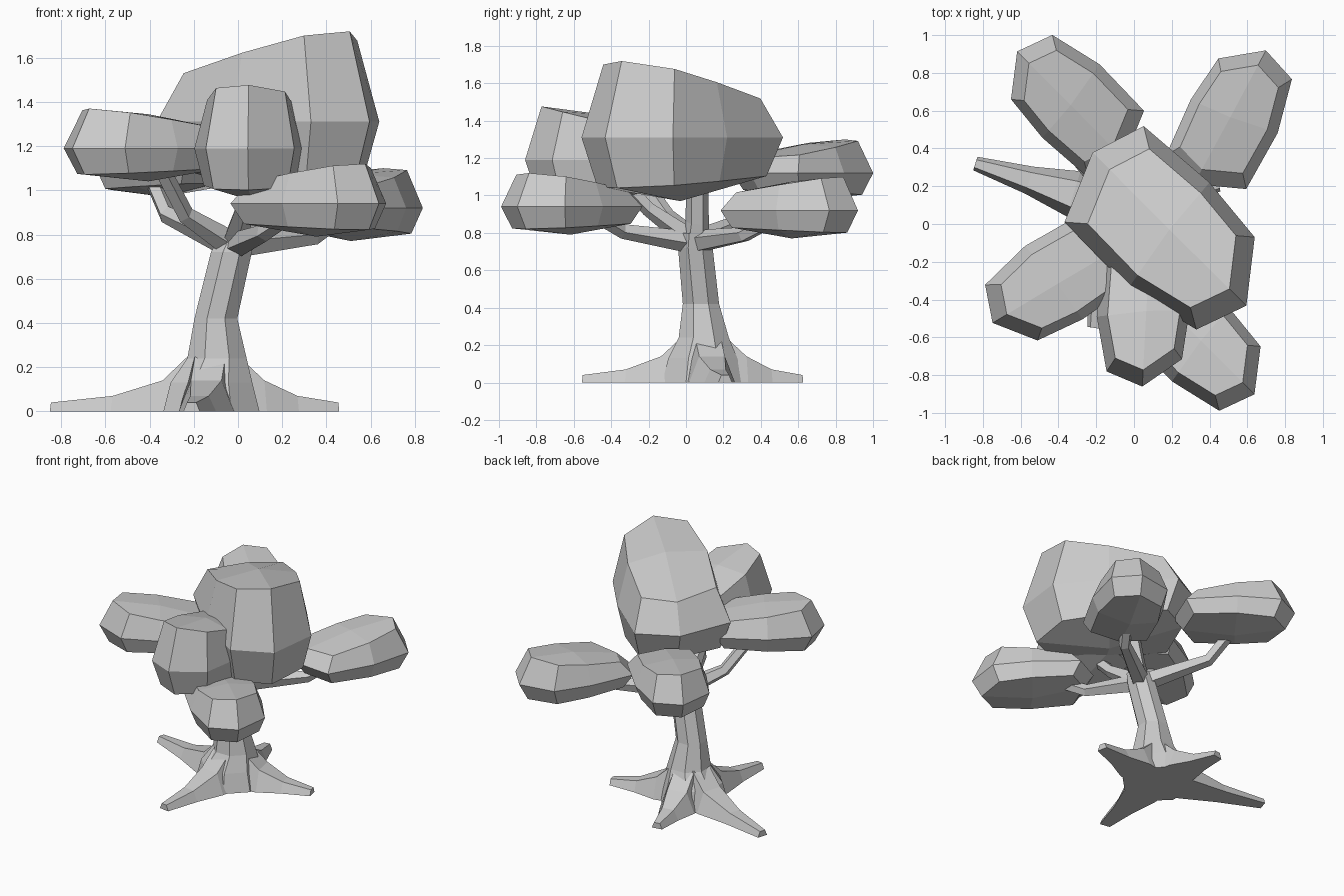
import bpy, bmesh, math
from mathutils import Vector

if "Cube" in bpy.data.objects:
    bpy.data.objects.remove(bpy.data.objects["Cube"])


def make_object(name, verts, faces):
    mesh = bpy.data.meshes.new(name)
    mesh.from_pydata([tuple(v) for v in verts], [], faces)
    bm = bmesh.new()
    bm.from_mesh(mesh)
    bmesh.ops.recalc_face_normals(bm, faces=bm.faces)
    bm.to_mesh(mesh)
    bm.free()
    ob = bpy.data.objects.new(name, mesh)
    bpy.context.collection.objects.link(ob)
    return ob


def loft(name, rings):
    """Skin equal-sized rings and close both ends."""
    n = len(rings[0])
    verts = [v for r in rings for v in r]
    faces = [(k * n + i, k * n + (i + 1) % n, (k + 1) * n + (i + 1) % n, (k + 1) * n + i)
             for k in range(len(rings) - 1) for i in range(n)]
    faces += [tuple(range(n)), tuple(range(len(verts) - n, len(verts)))]
    return make_object(name, verts, faces)


def limb(name, points, radii, sides=5):
    """Faceted tube along a bent path."""
    pts = [Vector(p) for p in points]
    rings = []
    for i, p in enumerate(pts):
        t = (pts[min(i + 1, len(pts) - 1)] - pts[max(i - 1, 0)]).normalized()
        side = t.cross(Vector((0.3, -0.2, 1)) if abs(t.z) < 0.9 else Vector((0, 1, 0))).normalized()
        up = side.cross(t)
        rings.append([p + radii[i] * (side * math.cos(a) + up * math.sin(a))
                      for a in (math.tau * (k + 0.5) / sides for k in range(sides))])
    return loft(name, rings)


# Foliage clump: lopsided 8-point girdle, inset sloping crown, inset underside
GIRDLE = [(.573, 0), (.35, .289), (-.024, .327), (-.482, .295),
          (-.576, .006), (-.423, -.361), (.063, -.372), (.473, -.276)]


def clump(name, center, angle, size, height):
    local = [(u * .78, v * .78, .30 + .19 * u) for u, v in GIRDLE]
    local += [(u, v, 0) for u, v in GIRDLE]
    local += [(u * .84, v * .84, -.235 - .06 * u) for u, v in GIRDLE]
    local += [(0, 0, .35), (0, 0, -.34)]
    faces = [(k + i, k + (i + 1) % 8, k + 8 + (i + 1) % 8, k + 8 + i)
             for k in (0, 8) for i in range(8)]
    for i in (0, 2, 4, 6):
        faces += [(24, i, i + 1, (i + 2) % 8), (25, 16 + i, 17 + i, 16 + (i + 2) % 8)]
    c, s = math.cos(math.radians(angle)), math.sin(math.radians(angle))
    verts = [(center[0] + size * (u * c - v * s), center[1] + size * (u * s + v * c),
              center[2] + height * w) for u, v, w in local]
    return make_object(name, verts, faces)


clump("foliage_top", (.187, -.03, 1.31), -44.6, 1, 1)
clump("foliage_front", (.065, -.46, 1.19), -93, .7, .7)
clump("foliage_front_right", (.354, -.618, .94), -45, .7, .44)
clump("foliage_front_left", (-.405, -.317, 1.19), 211, .7, .44)
clump("foliage_back_left", (-.335, .63, 1.12), 135, .7, .44)
clump("foliage_back_right", (.51, .565, .92), 62, .7, .44)

# Trunk: eight-sided, leaning, level rings (x, y, z, radius)
TRUNK = [(-.12, .09, 0, .235), (-.12, .09, .13, .2), (-.095, .095, .24, .145),
         (-.1, .08, .42, .105), (-.03, .05, .72, .1), (0, .05, .80, .085)]
loft("trunk", [[(x + r * math.cos(a), y + r * math.sin(a), z)
                for a in (math.tau * (k + .5) / 8 for k in range(8))] for x, y, z, r in TRUNK])
limb("trunk_leader", [(-.01, .05, .74), (.03, .06, .86), (.08, .06, 1.08)], [.075, .062, .06], 6)

# Roots: tapered ridges flaring out along the ground
for name, tip in (("root_left", (-.84, .32)), ("root_front", (-.21, -.55)),
                  ("root_right", (.45, .21)), ("root_back", (-.2, .62))):
    hub, end = Vector((-.11, .095, 0)), Vector((*tip, 0))
    d = (end - hub).normalized()
    side = Vector((-d.y, d.x, 0))
    length = (end - hub).length
    rings = []
    for dist, h, w in ((.1, .25, .1), (.22, .14, .1), (.22 + .45 * (length - .22), .07, .06),
                       (length, .04, .03)):
        p = hub + d * dist
        rings.append([p - side * w * 1.25, p + side * w * 1.25,
                      p + side * w * .7 + Vector((0, 0, h)), p - side * w * .7 + Vector((0, 0, h))])
    loft(name, rings)

# Branches: each bends once and rises into its clump
START = (-.02, .05, .75)
for name, bend, end in (
        ("branch_front_right", (.12, -.34, .81), (.25, -.5, .9)),
        ("branch_back_right", (.34, .31, .79), (.46, .48, .88)),
        ("branch_back_left", (-.32, .38, .89), (-.4, .54, 1.08)),
        ("branch_front_left", (-.24, -.1, .89), (-.35, -.25, 1.1)),
        ("branch_front", (.03, -.2, .93), (.06, -.36, 1.1))):
    limb(name, [START, bend, end], [.065, .042, .04])
